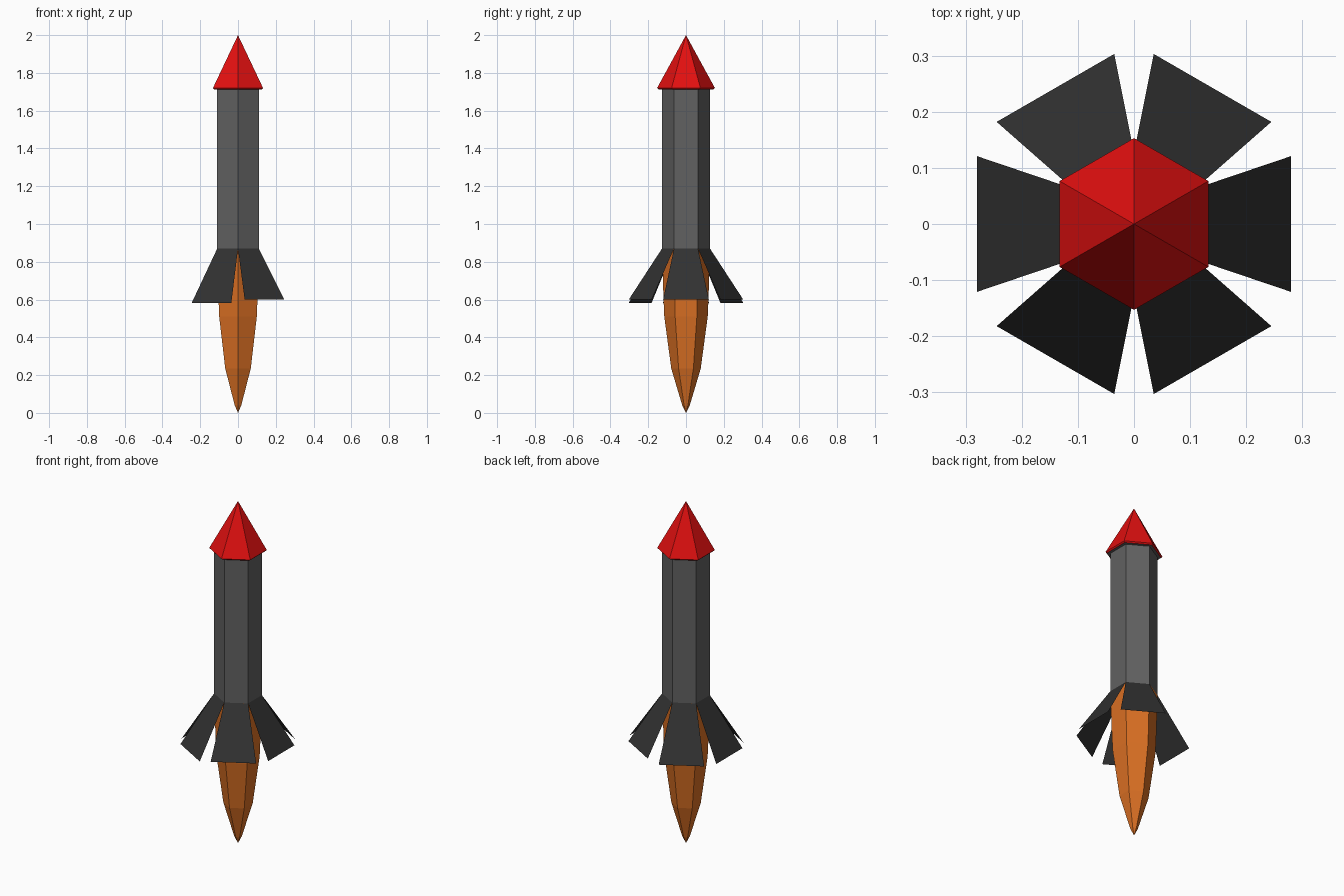
import bpy, bmesh
from math import sin, cos, pi

cube = bpy.data.objects.get("Cube")
if cube:
    bpy.data.objects.remove(cube)


def material(name, rgb):
    mat = bpy.data.materials.new(name)
    mat.use_nodes = True
    mat.diffuse_color = (*rgb, 1)
    mat.node_tree.nodes["Principled BSDF"].inputs["Base Color"].default_value = (*rgb, 1)
    return mat


red = material("nose red", (0.76, 0.005, 0.005))
grey = material("body grey", (0.12, 0.12, 0.12))
dark = material("fin charcoal", (0.031, 0.031, 0.031))
orange = material("flame orange", (0.70, 0.16, 0.017))


def finish(name, bm, mats):
    mesh = bpy.data.meshes.new(name)
    bm.to_mesh(mesh)
    bm.free()
    for mat in mats:
        mesh.materials.append(mat)
    obj = bpy.data.objects.new(name, mesh)
    bpy.context.collection.objects.link(obj)
    return obj


def hex_loft(name, profile, mats, cap_bottom=True, cap_top=True):
    """Six-sided loft through (radius, height) pairs, bottom to top; radius 0 is a point."""
    bm = bmesh.new()
    rings = []
    for r, z in profile:
        angles = [pi / 6 + i * pi / 3 for i in range(6)] if r else [0]
        rings.append([bm.verts.new((r * cos(a), r * sin(a), z)) for a in angles])
    for low, high in zip(rings, rings[1:]):
        for i in range(6):
            j = (i + 1) % 6
            corners = [low[i % len(low)], low[j % len(low)], high[j % len(high)], high[i % len(high)]]
            bm.faces.new(list(dict.fromkeys(corners)))
    if cap_bottom and len(rings[0]) == 6:
        bm.faces.new(rings[0][::-1])
    if cap_top and len(rings[-1]) == 6:
        bm.faces.new(rings[-1])
    bm.normal_update()
    # Flat underside takes the last material
    for f in bm.faces:
        if f.normal.z < -0.9:
            f.material_index = len(mats) - 1
    return finish(name, bm, mats)


# Nose, body and exhaust flame
hex_loft("nose_cone", [(0.146, 1.713), (0.153, 1.72), (0, 2)], [red, grey])
hex_loft("body", [(0.127, 0.87), (0.127, 1.715)], [grey])
hex_loft("flame", [(0, 0), (0.02, 0.04), (0.078, 0.235), (0.115, 0.51), (0.119, 0.6), (0.127, 0.87)],
         [orange], cap_top=False)

# Flared sheet fins, one on each side of the body; those on the right hang slightly lower
for n in range(6):
    a = n * pi / 3
    drop = 0.6 if cos(a) > 0 else 0.583
    bm = bmesh.new()
    corners = [(0.28, -0.121, drop), (0.28, 0.121, drop), (0.11, 0.0635, 0.87), (0.11, -0.0635, 0.87)]
    bm.faces.new([bm.verts.new((x * cos(a) - y * sin(a), x * sin(a) + y * cos(a), z))
                  for x, y, z in corners])
    finish(f"fin_{n + 1}", bm, [dark])
